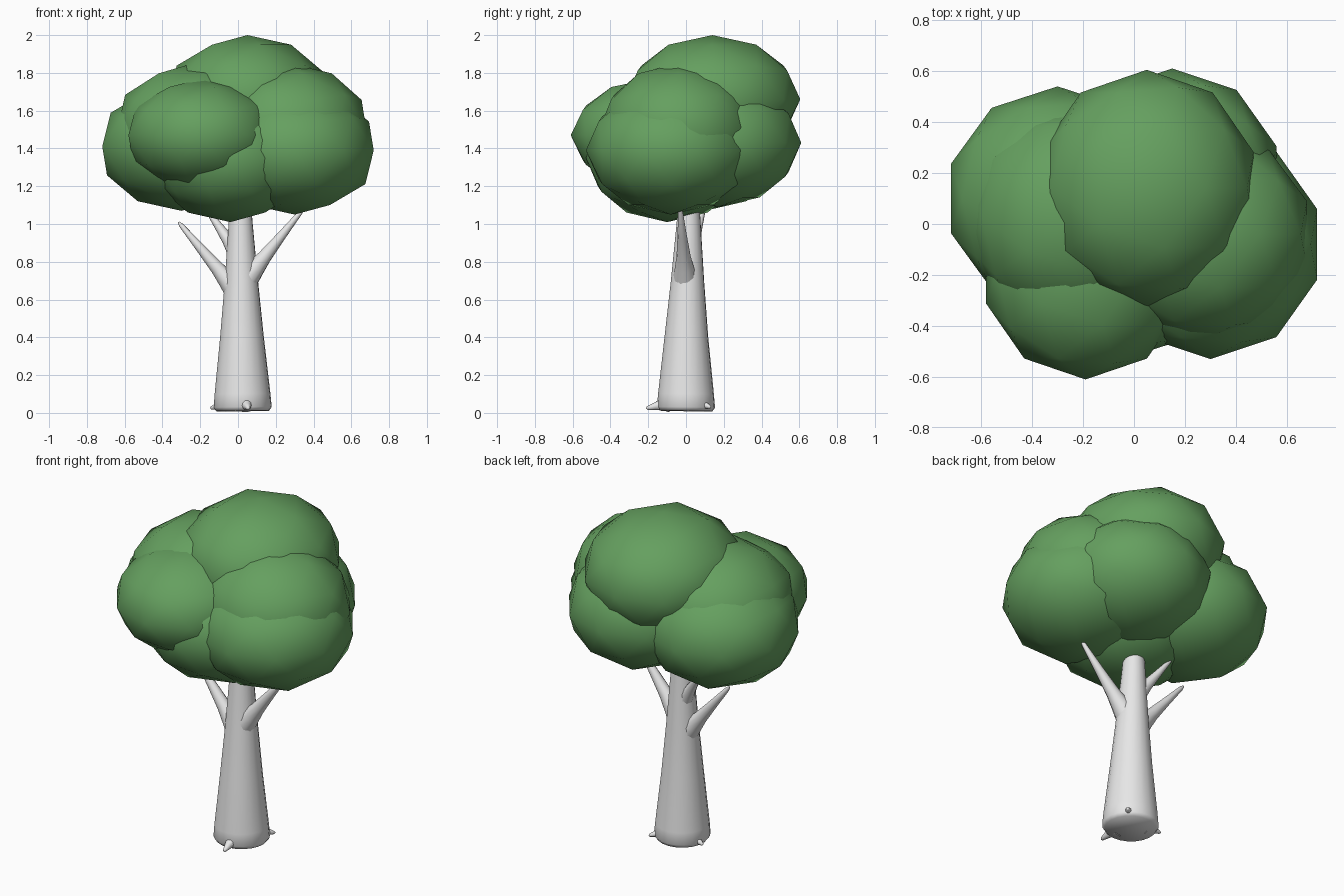
import bpy, bmesh, math
from mathutils import Vector

cube = bpy.data.objects.get("Cube")
if cube:
    bpy.data.objects.remove(cube)


def material(name, rgb):
    m = bpy.data.materials.new(name)
    m.use_nodes = True
    m.diffuse_color = (*rgb, 1)
    m.node_tree.nodes["Principled BSDF"].inputs["Base Color"].default_value = (*rgb, 1)
    return m


leaf = material("leaf green", (0.13, 0.35, 0.115))
bark = material("pale bark", (0.8, 0.8, 0.8))


def finish(bm, name, mat, angle):
    bmesh.ops.recalc_face_normals(bm, faces=bm.faces)
    mesh = bpy.data.meshes.new(name)
    bm.to_mesh(mesh)
    bm.free()
    mesh.materials.append(mat)
    ob = bpy.data.objects.new(name, mesh)
    bpy.context.collection.objects.link(ob)
    bpy.ops.object.select_all(action="DESELECT")
    ob.select_set(True)
    bpy.context.view_layer.objects.active = ob
    bpy.ops.object.shade_smooth_by_angle(angle=math.radians(angle))
    return ob


def tube(name, path, sides=14):
    """Tapered round limb through (x, y, z, radius) points, capped at both ends."""
    bm = bmesh.new()
    direction = (Vector(path[-1][:3]) - Vector(path[0][:3])).normalized()
    turn = direction.to_track_quat("Z", "Y")
    rings = []
    for x, y, z, r in path:
        ring = []
        for i in range(sides):
            a = math.tau * i / sides
            offset = turn @ Vector((r * math.cos(a), r * math.sin(a), 0))
            ring.append(bm.verts.new(Vector((x, y, z)) + offset))
        rings.append(ring)
    for low, high in zip(rings, rings[1:]):
        for i in range(sides):
            j = (i + 1) % sides
            bm.faces.new((low[i], low[j], high[j], high[i]))
    bm.faces.new(rings[0])
    bm.faces.new(rings[-1])
    return finish(bm, name, bark, 60)


def limb(name, base, tip, radius):
    """Branch or root with a flared foot and a thin rounded tip."""
    a, b = Vector(base), Vector(tip)
    steps = [(0, 1.5), (0.14, 1.2), (0.3, 0.9), (0.6, 0.6), (0.95, 0.3), (1, 0.12)]
    tube(name, [(*a.lerp(b, t), radius * k) for t, k in steps], 10)


# Trunk
tube("trunk", [(0.025, 0, 0.01, 0.14), (0.025, 0, 0.03, 0.154), (0.024, 0, 0.1, 0.148),
               (0.021, 0.002, 0.4, 0.116), (0.018, 0.008, 0.7, 0.088),
               (0.014, 0.014, 1.0, 0.064), (0.012, 0.016, 1.2, 0.05)], 20)

# Branches
limb("left_branch", (0.055, -0.005, 0.72), (0.345, -0.03, 1.08), 0.042)
limb("right_branch", (-0.02, 0.01, 0.66), (-0.315, 0.04, 1.01), 0.042)
limb("rear_branch", (0.0, 0.02, 0.84), (-0.18, 0.1, 1.1), 0.036)

# Root nubs
limb("front_root", (0.04, -0.1, 0.05), (0.055, -0.21, 0.024), 0.033)
limb("left_root", (0.09, 0.07, 0.05), (0.155, 0.13, 0.03), 0.028)
limb("right_root", (-0.07, 0.03, 0.045), (-0.146, 0.05, 0.025), 0.028)

# Crown: overlapping squashed leaf clumps (centre, radii)
clumps = {
    "top_clump": ((0.05, 0.14, 1.66), (0.44, 0.465, 0.34)),
    "upper_left_clump": ((0.27, -0.04, 1.5), (0.43, 0.42, 0.35)),
    "lower_left_clump": ((0.3, -0.08, 1.39), (0.44, 0.45, 0.34)),
    "rear_clump": ((0.15, 0.17, 1.43), (0.43, 0.44, 0.34)),
    "front_clump": ((-0.19, -0.18, 1.47), (0.41, 0.43, 0.3)),
    "lower_front_clump": ((-0.04, -0.1, 1.35), (0.43, 0.43, 0.34)),
    "upper_right_clump": ((-0.24, 0.03, 1.5), (0.42, 0.44, 0.35)),
    "lower_right_clump": ((-0.3, 0.1, 1.41), (0.44, 0.44, 0.34)),
}
for name, (centre, radii) in clumps.items():
    bm = bmesh.new()
    bmesh.ops.create_icosphere(bm, subdivisions=2, radius=1)
    bmesh.ops.scale(bm, vec=radii, verts=bm.verts)
    bmesh.ops.translate(bm, vec=centre, verts=bm.verts)
    finish(bm, name, leaf, 80)
